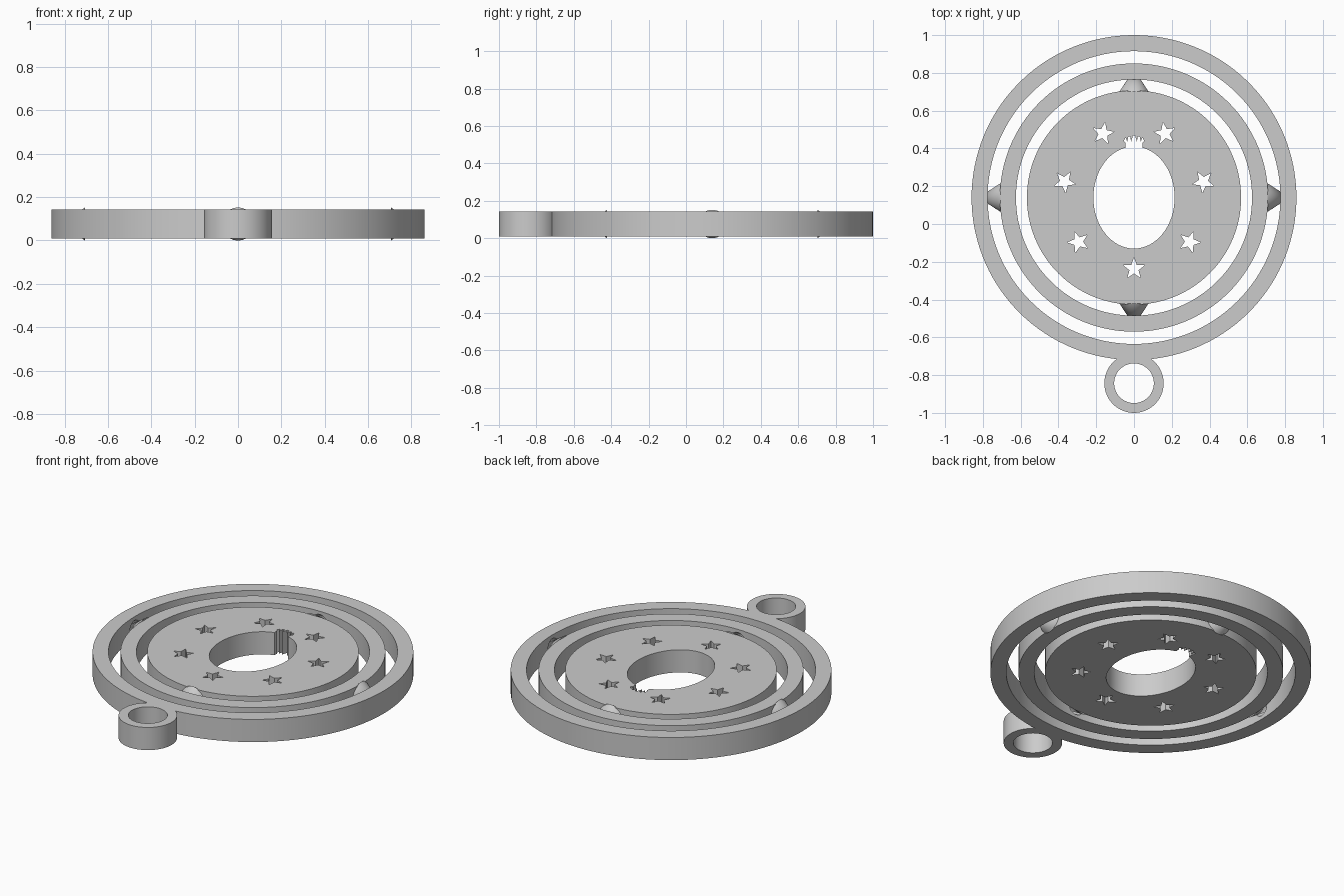
import bpy
import bmesh
from math import sin, cos, pi, atan2, acos
from mathutils import Vector

cube = bpy.data.objects.get("Cube")
if cube:
    bpy.data.objects.remove(cube, do_unlink=True)

MID_Y = 0.14          # centre of the rings
MID_Z = 0.076
HALF = 0.067          # half thickness of the flat parts
PEG_R, PEG_LEN = 0.076, 0.118

grey = bpy.data.materials.new("plain grey")
grey.use_nodes = True
grey.diffuse_color = (0.6, 0.6, 0.6, 1)
grey.node_tree.nodes["Principled BSDF"].inputs["Base Color"].default_value = (0.6, 0.6, 0.6, 1)


def arc(cx, cy, rx, ry, start, end, n):
    """Points along an elliptical arc, without the end point."""
    return [(cx + rx * cos(start + (end - start) * i / n),
             cy + ry * sin(start + (end - start) * i / n)) for i in range(n)]


def circle(r, cy=MID_Y, n=128):
    return arc(0, cy, r, r, 0, 2 * pi, n)


def star(cx, cy, r, turn):
    return [(cx + k * cos(turn + i * pi / 5), cy + k * sin(turn + i * pi / 5))
            for i in range(10) for k in [r if i % 2 == 0 else r * 0.42]]


def smooth(obj):
    bpy.ops.object.select_all(action='DESELECT')
    obj.select_set(True)
    bpy.context.view_layer.objects.active = obj
    bpy.ops.object.shade_smooth_by_angle(angle=0.5)


def plate(name, loops):
    """Extruded flat shape; the first loop is the outline, the rest are holes."""
    curve = bpy.data.curves.new(name, 'CURVE')
    curve.dimensions = '2D'
    curve.fill_mode = 'BOTH'
    curve.extrude = HALF
    for pts in loops:
        s = curve.splines.new('POLY')
        s.points.add(len(pts) - 1)
        for p, (x, y) in zip(s.points, pts):
            p.co = (x, y, 0, 1)
        s.use_cyclic_u = True
    obj = bpy.data.objects.new(name, curve)
    bpy.context.collection.objects.link(obj)
    bpy.ops.object.select_all(action='DESELECT')
    obj.select_set(True)
    bpy.context.view_layer.objects.active = obj
    bpy.ops.object.convert(target='MESH')
    obj = bpy.context.view_layer.objects.active
    bm = bmesh.new()
    bm.from_mesh(obj.data)
    bmesh.ops.remove_doubles(bm, verts=bm.verts, dist=0.0001)
    bmesh.ops.recalc_face_normals(bm, faces=bm.faces)
    bmesh.ops.translate(bm, verts=bm.verts, vec=(0, 0, MID_Z))
    bm.to_mesh(obj.data)
    bm.free()
    obj.data.materials.clear()
    obj.data.materials.append(grey)
    return obj


def cone(name, direction, base):
    """Cone pointing outwards, its base at the given distance from the centre."""
    d = Vector(direction)
    bpy.ops.mesh.primitive_cone_add(
        vertices=64, radius1=PEG_R, radius2=0, depth=PEG_LEN,
        location=Vector((0, MID_Y, MID_Z)) + d * (base + PEG_LEN / 2),
        rotation=d.to_track_quat('Z', 'Y').to_euler())
    obj = bpy.context.object
    obj.name = name
    obj.data.materials.append(grey)
    return obj


def pivot(names, directions, base, ring):
    """Pegs, with matching sockets cut in the surrounding ring."""
    for name, d in zip(names, directions):
        smooth(cone(name, d, base))
        cutter = cone("socket_cutter", d, base + 0.02)
        cutter.hide_render = True
        mod = ring.modifiers.new("socket", 'BOOLEAN')
        mod.operation = 'DIFFERENCE'
        mod.solver = 'EXACT'
        mod.object = cutter
        bpy.context.view_layer.objects.active = ring
        bpy.ops.object.modifier_apply(modifier=mod.name)
        bpy.data.objects.remove(cutter, do_unlink=True)


# Outer ring and hanging loop share one outline
R, LOOP_R, LOOP_Y = 0.86, 0.157, -0.843
dist = MID_Y - LOOP_Y
a = acos((dist**2 + R**2 - LOOP_R**2) / (2 * dist * R))
b = acos((dist**2 + LOOP_R**2 - R**2) / (2 * dist * LOOP_R))
outline = arc(0, MID_Y, R, R, -pi / 2 + a, 1.5 * pi - a, 128)
outline += arc(0, LOOP_Y, LOOP_R, LOOP_R, pi / 2 + b, 2.5 * pi - b, 64)
outer_ring = plate("outer_ring_with_loop",
                   [outline, circle(0.775), circle(0.105, LOOP_Y, 64)])

# Middle ring
middle_ring = plate("middle_ring", [circle(0.71), circle(0.625)])

# Oval opening with a small three-toothed notch at the top
RX, RY = 0.215, 0.27
half_notch = [(0.045, 0.43), (0.054, 0.44), (0.045, 0.458), (0.035, 0.435),
              (0.03, 0.464), (0.02, 0.464), (0.015, 0.435), (0.006, 0.468)]
gap = acos(0.045 / RX)
opening = half_notch + [(-x, y) for x, y in reversed(half_notch)]
opening += arc(0, MID_Y, RX, RY, pi - gap, 2 * pi + gap, 96)
opening.append((RX * cos(gap), MID_Y + RY * sin(gap)))

# Disc with seven stars around the opening
stars = []
for i in range(7):
    t = -pi / 2 + i * 2 * pi / 7
    stars.append(star(0.377 * cos(t), MID_Y + 0.377 * sin(t), 0.06, t + pi))
disc = plate("star_disc", [circle(0.567), opening] + stars)

# Conical pivots: disc in middle ring, middle ring in outer ring
pivot(["back_peg", "front_peg"], [(0, 1, 0), (0, -1, 0)], 0.562, middle_ring)
pivot(["left_peg", "right_peg"], [(1, 0, 0), (-1, 0, 0)], 0.706, outer_ring)

for part in (outer_ring, middle_ring, disc):
    smooth(part)
